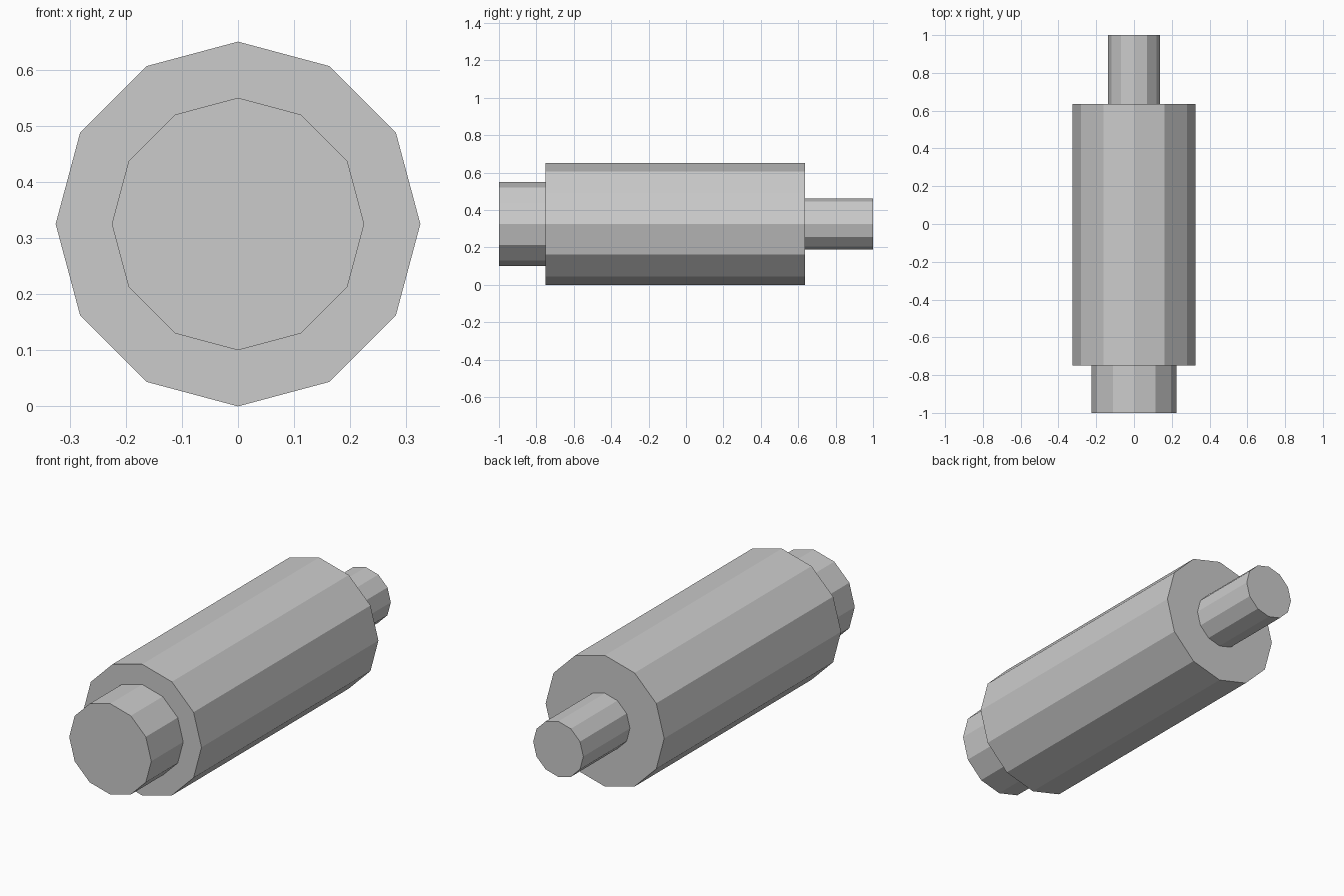
import bpy, math

if "Cube" in bpy.data.objects:
    bpy.data.objects.remove(bpy.data.objects["Cube"])

AXIS_Z = 0.325
SIDES = 12

grey = bpy.data.materials.new("plain_grey")
grey.diffuse_color = (0.6, 0.6, 0.6, 1)
grey.use_nodes = True
grey.node_tree.nodes["Principled BSDF"].inputs["Base Color"].default_value = grey.diffuse_color


def roller_part(name, radius, y0, y1):
    """Twelve-sided cylinder along y, with a corner pointing straight up."""
    bpy.ops.mesh.primitive_cylinder_add(
        vertices=SIDES, radius=radius, depth=y1 - y0,
        location=(0, (y0 + y1) / 2, AXIS_Z), rotation=(math.pi / 2, 0, 0))
    ob = bpy.context.object
    ob.name = name
    ob.data.materials.append(grey)
    return ob


# Wide front hub, main drum, narrow rear shaft
roller_part("front_hub", 0.225, -1.0, -0.75)
roller_part("main_drum", 0.325, -0.75, 0.635)
roller_part("rear_shaft", 0.1375, 0.635, 1.0)
